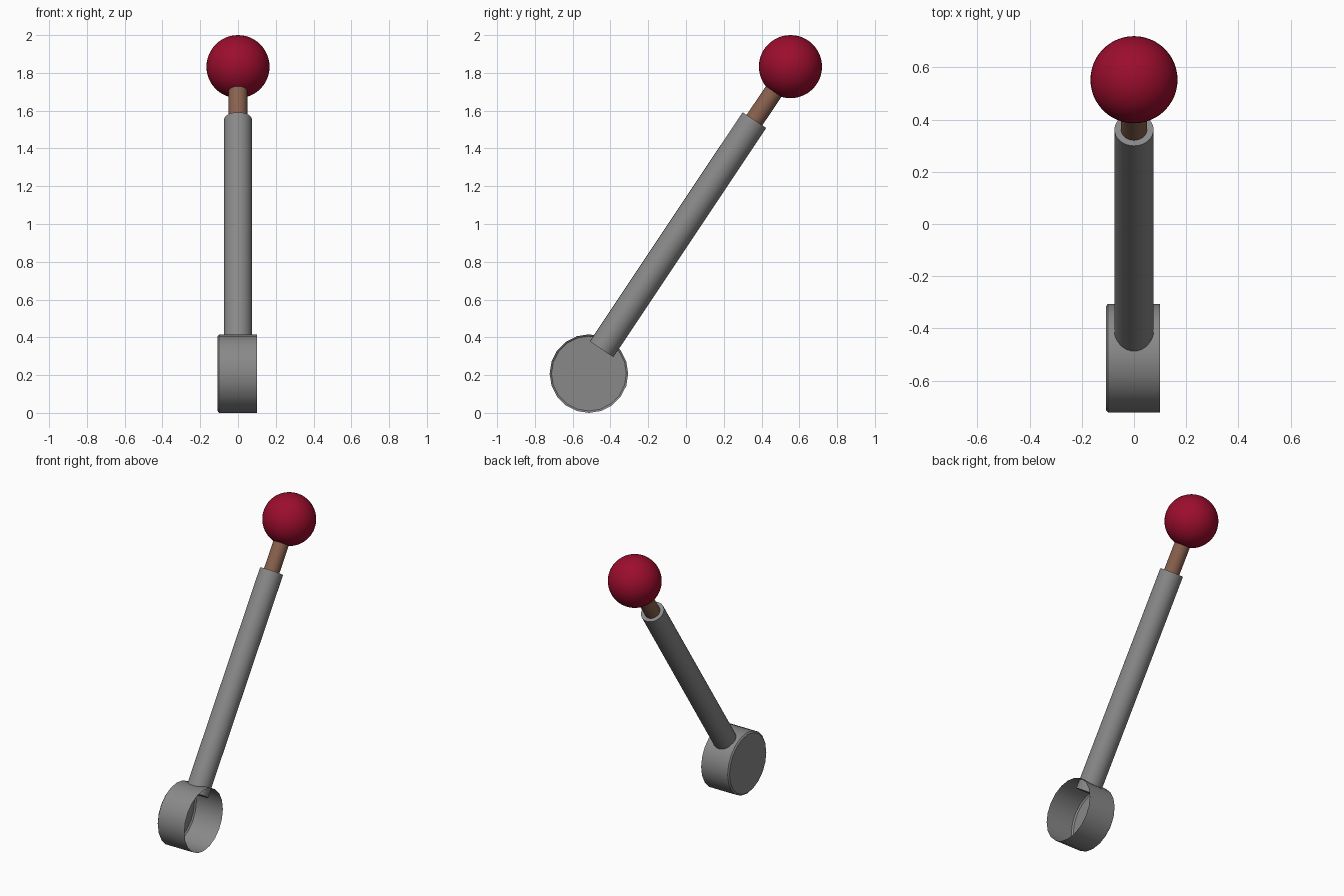
import bpy
import math
from mathutils import Vector

cube = bpy.data.objects.get("Cube")
if cube:
    bpy.data.objects.remove(cube, do_unlink=True)


def material(name, color):
    mat = bpy.data.materials.new(name)
    mat.use_nodes = True
    mat.diffuse_color = (*color, 1)
    mat.node_tree.nodes["Principled BSDF"].inputs["Base Color"].default_value = (*color, 1)
    return mat


def finish(name, mat, angle=40):
    obj = bpy.context.object
    obj.name = name
    obj.data.materials.append(mat)
    bpy.ops.object.shade_smooth_by_angle(angle=math.radians(angle))
    return obj


def rod(name, start, end, radius, mat):
    axis = end - start
    bpy.ops.mesh.primitive_cylinder_add(
        vertices=32, radius=radius, depth=axis.length, location=(start + end) / 2,
        rotation=axis.to_track_quat("Z", "Y").to_euler())
    return finish(name, mat)


grey = material("grey metal", (0.25, 0.25, 0.25))
brown = material("brown shaft", (0.25, 0.12, 0.075))
red = material("red knob", (0.33, 0.004, 0.026))

# Lever axis, leaning towards the back
base = Vector((0, -0.447, 0.337))
top = Vector((0, 0.362, 1.55))
knob_centre = Vector((0, 0.553, 1.833))

rod("lever_sleeve", base, top, 0.075, grey)
rod("lever_shaft", top - (top - base) * 0.05, knob_centre, 0.05, brown)

# Ball knob
bpy.ops.mesh.primitive_uv_sphere_add(segments=48, ring_count=24, radius=0.167,
                                     location=knob_centre)
finish("ball_knob", red)

# Pivot cup: thin shell, open at +x, chamfered closed cap at -x
SIDES = 20
profile = [(0.1, 0.208), (-0.1, 0.208), (-0.108, 0.198)]
verts = [(x, -0.514 + r * math.cos(a), 0.208 + r * math.sin(a))
         for x, r in profile
         for a in (math.tau * i / SIDES for i in range(SIDES))]
faces = [(k * SIDES + i, k * SIDES + (i + 1) % SIDES,
          (k + 1) * SIDES + (i + 1) % SIDES, (k + 1) * SIDES + i)
         for k in range(len(profile) - 1) for i in range(SIDES)]
faces = [f[::-1] for f in faces]
faces.append([(len(profile) - 1) * SIDES + i for i in reversed(range(SIDES))])
mesh = bpy.data.meshes.new("pivot_cup")
mesh.from_pydata(verts, [], faces)
mesh.validate()
cup = bpy.data.objects.new("pivot_cup", mesh)
bpy.context.collection.objects.link(cup)
bpy.ops.object.select_all(action="DESELECT")
cup.select_set(True)
bpy.context.view_layer.objects.active = cup
finish("pivot_cup", grey, 30)
